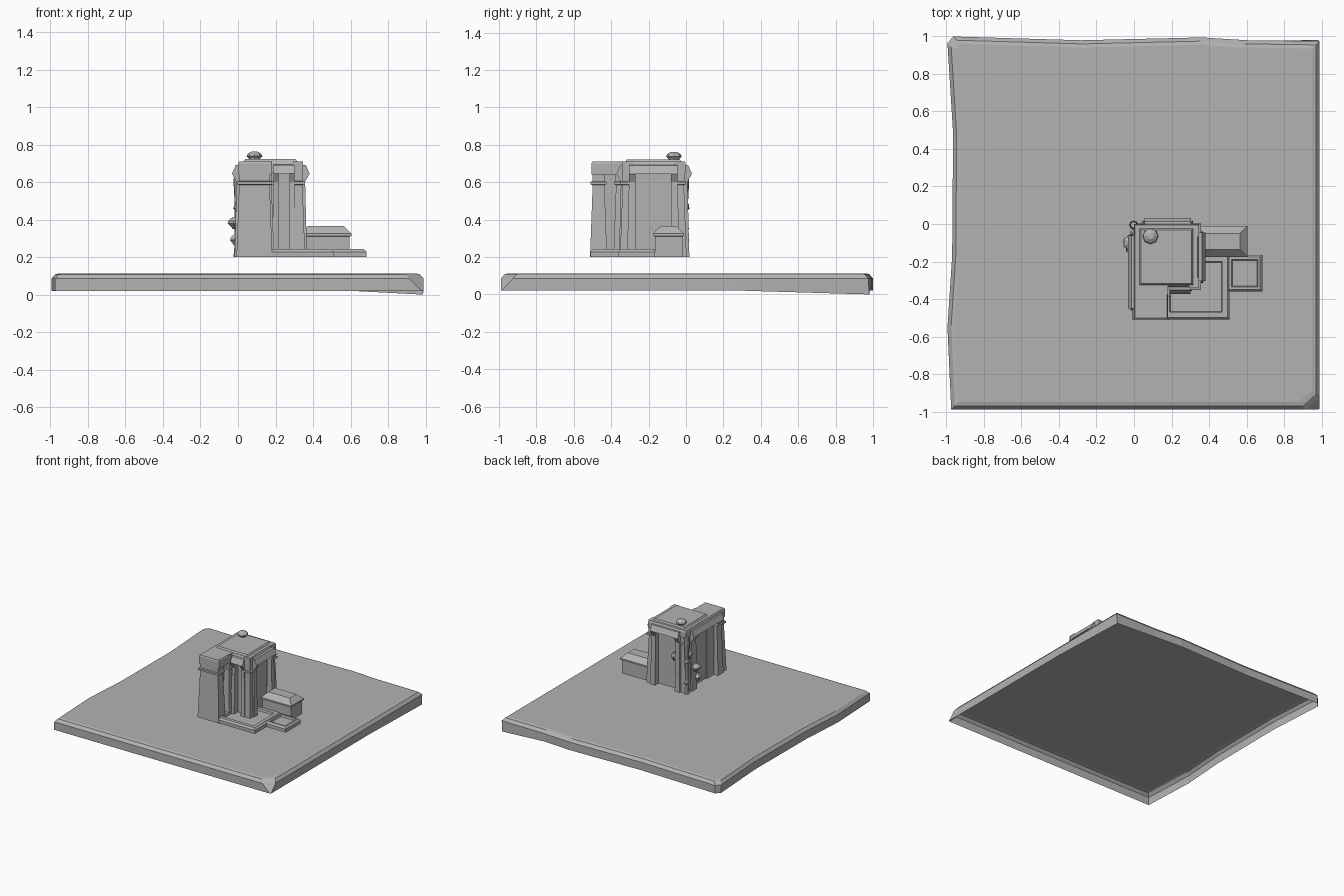
import bpy, bmesh, math
from mathutils import Matrix, Vector

if "Cube" in bpy.data.objects:
    bpy.data.objects.remove(bpy.data.objects["Cube"], do_unlink=True)

stone = bpy.data.materials.new("grey_stone")
stone.use_nodes = True
GREY = (0.45, 0.45, 0.45, 1)
stone.diffuse_color = GREY
stone.node_tree.nodes["Principled BSDF"].inputs["Base Color"].default_value = GREY

G = 0.2  # ground height of the building


def finish(name, bm):
    bmesh.ops.recalc_face_normals(bm, faces=bm.faces)
    mesh = bpy.data.meshes.new(name)
    bm.to_mesh(mesh)
    bm.free()
    mesh.materials.append(stone)
    ob = bpy.data.objects.new(name, mesh)
    bpy.context.collection.objects.link(ob)
    return ob


def loft(name, loops, cap_first=True, cap_last=True):
    """Skin a stack of closed loops."""
    bm = bmesh.new()
    rings = [[bm.verts.new(p) for p in loop] for loop in loops]
    n = len(rings[0])
    for a, b in zip(rings, rings[1:]):
        for i in range(n):
            j = (i + 1) % n
            bm.faces.new((a[i], a[j], b[j], b[i]))
    if cap_first:
        bm.faces.new(rings[0])
    if cap_last:
        bm.faces.new(rings[-1])
    return finish(name, bm)


def block(name, x0, x1, y0, y1, levels):
    """Stacked rectangle; levels are (height, inset) pairs."""
    return loft(name, [[(x0 + d, y0 + d, z), (x1 - d, y0 + d, z),
                        (x1 - d, y1 - d, z), (x0 + d, y1 - d, z)] for z, d in levels])


# Weathered ground slab, open underneath
edge = [(-.97, -.985), (-.27, -.985), (.91, -.985), (.985, -.92), (.985, -.55), (.985, .3),
        (.985, .97), (.6, .975), (.36, .99), (-.28, .975), (-.96, .995),
        (-.99, .96), (-.96, .48), (-.965, -.17), (-.99, -.55)]


def grow(s, z):
    return [(x * s, y * s, z) for x, y in edge]


skirt = grow(1.005, .02)
skirt[6] = (.985, .98, 0)
skirt[2], skirt[3] = (.98, -.99, .02), (.99, -.985, .02)
loft("ground_slab", [skirt, grow(1.005, .085), grow(.985, .108), grow(.965, .113)], cap_first=False)

# Tower core, crown and roof
block("tower_core", .03, .31, -.31, -.03, [(G, 0), (.70, 0)])
block("tower_crown", .0, .345, -.335, 0, [(.65, 0), (.695, 0), (.71, .006)])
block("tower_roof", .03, .315, -.325, -.025, [(.71, 0), (.722, .008)])


def pilaster(name, x0, x1, y0, y1):
    block(name, x0, x1, y0, y1, [(G, -.008), (.585, .006), (.588, -.006),
                                 (.602, -.006), (.605, .004), (.71, .004)])


# Tapered corner pilasters
pilaster("tower_pilaster_front_right", .29, .35, -.345, -.28)
pilaster("tower_pilaster_back_right", .29, .35, -.07, -.005)
pilaster("tower_pilaster_back_left", 0, .06, -.07, -.005)

# Front wing: a solid pier, a recessed link and a heavy top
pilaster("wing_front_pier", 0, .175, -.505, -.43)
block("wing_core", .02, .135, -.44, -.30, [(G, 0), (.70, 0)])
pilaster("wing_back_pier", .1, .185, -.38, -.325)
block("wing_crown", .0, .18, -.505, -.3, [(.64, 0), (.70, 0), (.71, .005)])


def bay(name, center, angle, width, jamb):
    """Framed recess; local x runs along the wall, local y points outward."""
    m = Matrix.Translation(center) @ Matrix.Rotation(angle, 4, 'Z')
    h = width / 2
    profile = [(-.02, .58), (.004, .595), (.032, .645), (.012, .69), (-.02, .695)]
    parts = []
    for s in (-1, 1):
        a, b = (h - jamb) * s, h * s
        parts.append(loft(name + ("_left_jamb" if s < 0 else "_right_jamb"),
                          [[(a, -.03, z), (b + e * s, -.03, z), (b + e * s, .008 + e, z), (a, .008 + e, z)]
                           for z, e in ((G, .01), (.60, 0))]))
        parts.append(loft(name + ("_left_corbel" if s < 0 else "_right_corbel"),
                          [[(x, y, z) for y, z in profile] for x in (a, b)]))
    parts.append(loft(name + "_lintel",
                      [[(x, y, max(z, .645)) for y, z in profile] for x in (-h, h)]))
    for ob in parts:
        ob.data.transform(m)


# Framed recesses on each side of the tower
Q = math.pi / 2
bay("right_bay", (.35, -.175, 0), -Q, .26, .035)
bay("back_bay", (.18, 0, 0), 0, .25, .035)
bay("left_bay", (0, -.255, 0), Q, .39, .06)
bay("front_bay", (.245, -.34, 0), 2 * Q, .11, .025)

# Low side house
block("side_house", .34, .595, -.165, -.02, [(G, 0), (.31, 0), (.312, -.01), (.325, -.01), (.365, .03)])


def basin(name, x0, x1, y0, y1, rim):
    block(name, x0, x1, y0, y1, [(G, 0), (.228, 0), (.242, .012), (.242, rim), (.225, rim + .004)])


# Sunken terraces
basin("large_terrace", .15, .51, -.51, -.16, .04)
basin("small_terrace", .495, .685, -.36, -.165, .025)


def knob(name, center, radius, levels, sides=8, stretch=1.0):
    cx, cy = center
    loft(name, [[(cx + radius * r * math.cos(math.tau * i / sides),
                  cy + radius * r * stretch * math.sin(math.tau * i / sides), z)
                 for i in range(sides)] for z, r in levels])


# Roof finial
knob("roof_finial", (.088, -.065), .042, [(.71, .6), (.728, .75), (.738, 1), (.75, .85), (.762, .4)])
# Slim corner post with collars
knob("corner_post", (-.002, -.005), .022,
     [(G, 1), (.28, .7), (.29, 1.1), (.31, .7), (.45, .7), (.46, 1.1), (.48, .7), (.6, 1), (.66, .8)])
# Shelf growths on the back left corner
for i, (x, y, z, r) in enumerate([(-.015, -.10, .38, .045), (-.01, -.13, .29, .035),
                                  (0, -.05, .5, .022), (.11, -.012, .47, .03), (.07, -.01, .35, .026)]):
    knob(f"shelf_growth_{i + 1}", (x, y), r, [(z - .03, .3), (z, 1), (z + .012, .95), (z + .035, .3)], 7)
